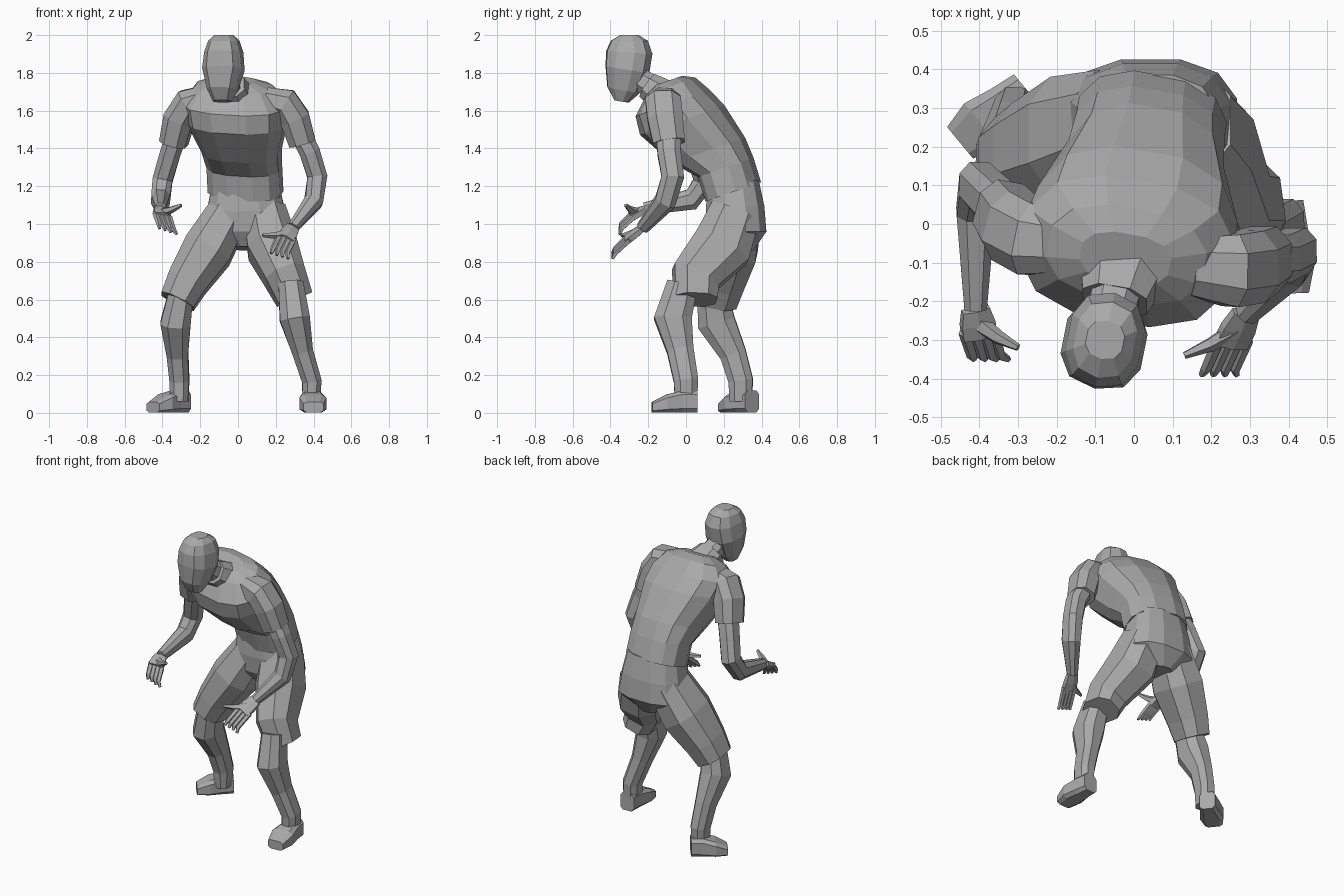
import bpy
import bmesh
import math
from mathutils import Vector

default_cube = bpy.data.objects.get("Cube")
if default_cube:
    bpy.data.objects.remove(default_cube, do_unlink=True)

# One plain clay colour for the whole figure
clay = bpy.data.materials.new("clay_grey")
clay.use_nodes = True
clay_colour = (0.4, 0.4, 0.4, 1)
clay.diffuse_color = clay_colour
clay.node_tree.nodes["Principled BSDF"].inputs["Base Color"].default_value = clay_colour

ACROSS = Vector((1, 0, 0))
ALONG = Vector((0, 1, 0))
UP = Vector((0, 0, 1))


def signed_power(value, power):
    return math.copysign(abs(value) ** power, value)


def loft(name, path, widths, depths, sides=8, reference=ACROSS, power=0.8, axis=None):
    """Skin rounded-square rings along a path, square to it or to a fixed axis."""
    bm = bmesh.new()
    centres = [Vector(point) for point in path]
    last = len(centres) - 1
    side = reference.copy()
    loops = []
    for index, centre in enumerate(centres):
        before = centres[max(index - 1, 0)]
        after = centres[min(index + 1, last)]
        tangent = (axis or after - before).normalized()
        side = (side - tangent * side.dot(tangent)).normalized()
        depth_axis = tangent.cross(side)
        loop = []
        for step in range(sides):
            angle = math.tau * (step + 0.5) / sides
            across = widths[index] * signed_power(math.cos(angle), power)
            deep = depths[index] * signed_power(math.sin(angle), power)
            point = centre + side * across + depth_axis * deep
            point.z = max(point.z, 0)
            loop.append(bm.verts.new(point))
        loops.append(loop)
    for lower, upper in zip(loops, loops[1:]):
        for step in range(sides):
            following = (step + 1) % sides
            bm.faces.new((lower[step], lower[following], upper[following], upper[step]))
    bm.faces.new(reversed(loops[0]))
    bm.faces.new(loops[-1])
    bmesh.ops.recalc_face_normals(bm, faces=bm.faces)
    mesh = bpy.data.meshes.new(name)
    bm.to_mesh(mesh)
    bm.free()
    mesh.materials.append(clay)
    part = bpy.data.objects.new(name, mesh)
    bpy.context.collection.objects.link(part)


def limb(name, path, widths, ratio, sides=8, reference=ACROSS):
    """Loft whose depth is a fixed ratio of its width."""
    loft(name, path, widths, [width * ratio for width in widths], sides, reference)


def midline(*profile):
    """Body centre line: the trunk sways to the left at the hips, right at the head."""
    return [(y * (0.16 if y > 0 else 0.25), y, z) for y, z in profile]


def build_shoe(name, heel, toe):
    """Shoe with a flat sole, highest near the ankle and widest at the ball."""
    heel, toe = Vector(heel), Vector(toe)
    heights = (0.06, 0.06, 0.05, 0.03)
    path = [heel.lerp(toe, index / 3) + UP * height
            for index, height in enumerate(heights)]
    loft(name, path, (0.05, 0.06, 0.075, 0.055), heights,
         reference=(toe - heel).cross(UP), power=0.5, axis=toe - heel)


def build_hand(label, wrist, knuckle, tip, thumb_tip):
    """Flat palm, four curled fingers and a thumb."""
    wrist, knuckle, tip, thumb_tip = map(Vector, (wrist, knuckle, tip, thumb_tip))
    spread = Vector((0.025, 0, -0.008))
    middle = wrist.lerp(knuckle, 0.5)
    limb(label + "_palm", (wrist, middle, knuckle), (0.04, 0.05, 0.05), 0.5, 6, spread)
    curl = (knuckle - wrist) * 0.3
    for number in range(4):
        offset = spread * (number - 1.5)
        bend = knuckle.lerp(tip, 0.5) + curl + offset
        limb(f"{label}_finger_{number + 1}",
             (knuckle - curl * 0.5 + offset, bend, tip + offset * 1.2),
             (0.016, 0.014, 0.008), 1, 5, spread)
    thumb_joint = middle.lerp(thumb_tip, 0.5) + curl * 0.3
    limb(label + "_thumb", (middle, thumb_joint, thumb_tip),
         (0.025, 0.018, 0.009), 1, 5, spread)


def build_side(label, thigh, shin, heel, toe, sleeve, arm, knuckle, tip, thumb_tip):
    """One leg and one arm, posed by their joints."""
    limb(label + "_shorts_leg", thigh, (0.12, 0.14, 0.115, 0.1), 1.2)
    instep = Vector(shin[-1])
    instep.z = 0.06
    limb(label + "_shin", [*shin, instep], (0.07, 0.085, 0.06, 0.055, 0.05), 1.25)
    build_shoe(label + "_shoe", heel, toe)
    limb(label + "_sleeve", sleeve, (0.08, 0.1, 0.1, 0.09), 0.85, reference=ALONG)
    limb(label + "_arm", arm, (0.07, 0.066, 0.064, 0.06, 0.035), 0.88, reference=ALONG)
    build_hand(label + "_hand", arm[-1], knuckle, tip, thumb_tip)


# Hunched torso with an overhanging chest, turned slightly to the right
loft("shirt",
     midline((.25, 1.17), (.21, 1.3), (.12, 1.39), (-.02, 1.55),
             (-.07, 1.64), (-.08, 1.73), (-.09, 1.76)),
     (.2, .2, .21, .27, .28, .21, .12),
     (.15, .15, .2, .23, .2, .13, .07),
     sides=12, reference=Vector((1, -.2, 0)), axis=Vector((0, -.35, 1)))

# Seat of the shorts
loft("shorts_seat",
     midline((.25, 1.22), (.26, 1.08), (.27, .96), (.26, .87)),
     (.18, .21, .23, .07), (.14, .16, .16, .1), sides=12)

# Collar, neck and head
limb("collar", midline((-.12, 1.67), (-.17, 1.71), (-.2, 1.73)), (.12, .1, .09), .85)
limb("neck", midline((-.13, 1.7), (-.22, 1.75), (-.28, 1.8)), (.07, .065, .06), 1)
loft("head",
     midline((-.34, 1.65), (-.33, 1.71), (-.31, 1.82), (-.3, 1.91), (-.3, 1.97), (-.3, 2)),
     (.05, .08, .11, .1, .08, .05), (.04, .09, .12, .125, .1, .05),
     sides=10, reference=Vector((1, -.2, 0)))

# Left limbs: foot forward, forearm hanging low
build_side(
    "left",
    thigh=[(.14, .26, 1.06), (.18, .19, .88), (.25, .05, .72), (.3, .05, .6)],
    shin=[(.28, -.02, .68), (.3, -.07, .5), (.34, -.03, .33), (.39, 0, .17)],
    heel=(.39, .06, 0), toe=(.4, -.18, 0),
    sleeve=[(.15, -.11, 1.66), (.25, -.12, 1.64), (.3, -.11, 1.56), (.34, -.09, 1.43)],
    arm=[(.31, -.09, 1.52), (.38, -.09, 1.38), (.42, -.07, 1.25),
         (.4, -.11, 1.12), (.29, -.23, .98)],
    knuckle=(.25, -.31, .92), tip=(.22, -.39, .83), thumb_tip=(.13, -.34, .94))

# Right limbs: foot back and turned out, forearm held forward
build_side(
    "right",
    thigh=[(-.05, .26, 1.05), (-.16, .22, .86), (-.27, .18, .69), (-.32, .16, .59)],
    shin=[(-.3, .14, .64), (-.33, .16, .48), (-.32, .25, .31), (-.31, .29, .17)],
    heel=(-.28, .35, 0), toe=(-.45, .21, 0),
    sleeve=[(-.17, -.05, 1.67), (-.26, -.04, 1.64), (-.31, -.01, 1.56), (-.34, .03, 1.43)],
    arm=[(-.31, .01, 1.52), (-.36, .06, 1.37), (-.4, .1, 1.23),
         (-.41, .03, 1.13), (-.41, -.22, 1.08)],
    knuckle=(-.4, -.29, 1.04), tip=(-.37, -.35, .96), thumb_tip=(-.3, -.32, 1.1))
